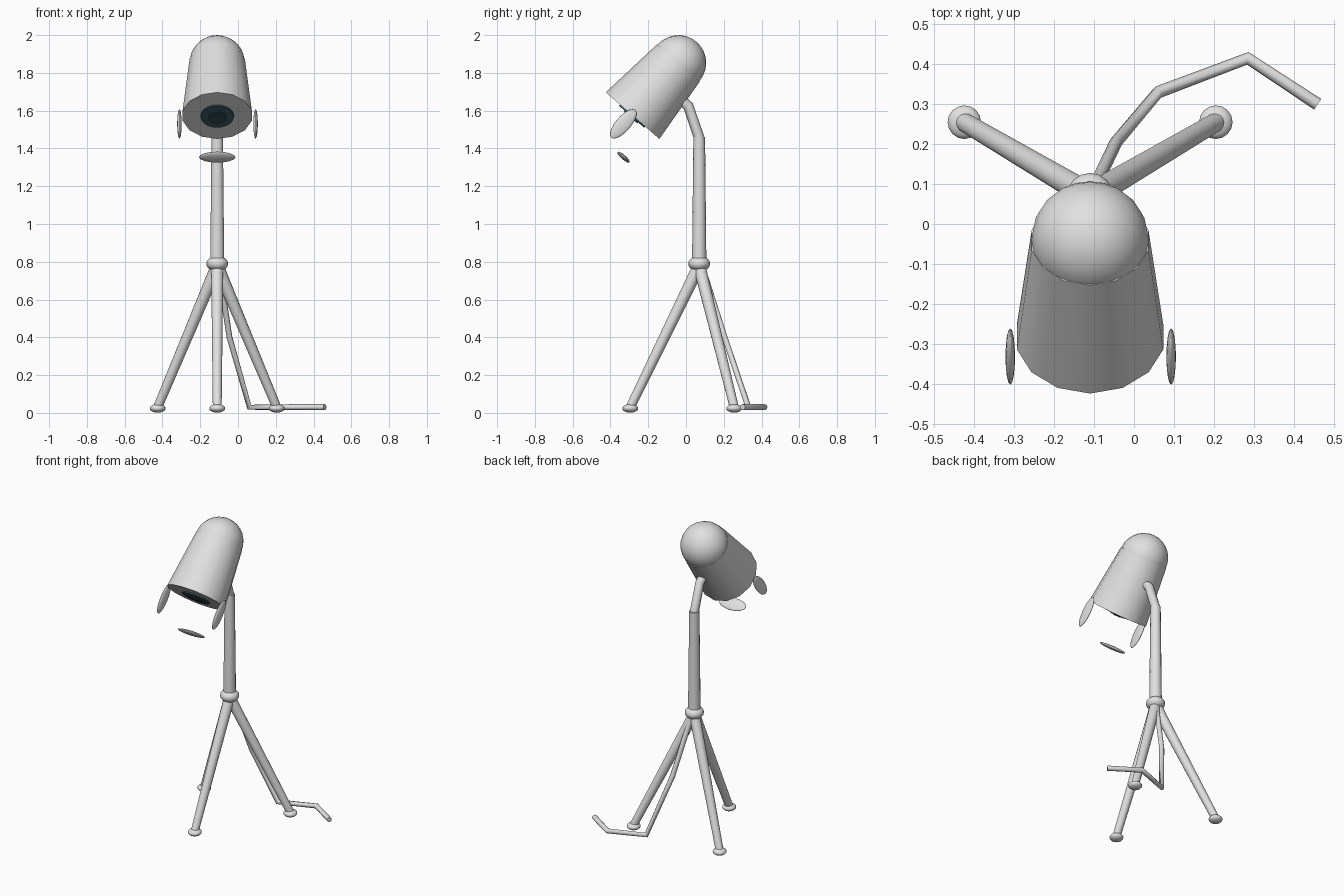
import bpy, bmesh, math
from mathutils import Vector, Matrix

cube = bpy.data.objects.get("Cube")
if cube:
    bpy.data.objects.remove(cube, do_unlink=True)


def material(name, rgb):
    m = bpy.data.materials.new(name)
    m.use_nodes = True
    m.diffuse_color = (*rgb, 1)
    m.node_tree.nodes["Principled BSDF"].inputs["Base Color"].default_value = (*rgb, 1)
    return m


GREY = material("light_grey", (0.75, 0.75, 0.75))
TEAL = material("dark_teal", (0.045, 0.1, 0.115))
DEEP = material("deep_teal", (0.03, 0.07, 0.085))

CX, CY = -0.11, 0.07           # stand axis
HUB = Vector((CX, CY, 0.79))


def finish(name, mat):
    ob = bpy.context.object
    ob.name = ob.data.name = name
    ob.data.materials.append(mat)
    bpy.ops.object.shade_smooth_by_angle(angle=math.radians(40))
    return ob


def rod(name, a, b, r1, r2, sides=14):
    a, b = Vector(a), Vector(b)
    bpy.ops.mesh.primitive_cone_add(vertices=sides, radius1=r1, radius2=r2, depth=(b - a).length)
    ob = finish(name, GREY)
    ob.matrix_world = Matrix.Translation((a + b) / 2) @ (b - a).to_track_quat("Z", "Y").to_matrix().to_4x4()


def ball(name, centre, scale, turn=0.0, segs=16, rings=10):
    bpy.ops.mesh.primitive_uv_sphere_add(segments=segs, ring_count=rings, radius=1)
    ob = finish(name, GREY)
    ob.location, ob.scale, ob.rotation_euler = centre, scale, (turn, 0, 0)


def tube(name, points, radius):
    cu = bpy.data.curves.new(name, "CURVE")
    cu.dimensions, cu.bevel_depth, cu.bevel_resolution = "3D", radius, 2
    cu.use_fill_caps = True
    sp = cu.splines.new("POLY")
    sp.points.add(len(points) - 1)
    for p, co in zip(sp.points, points):
        p.co = (*co, 1)
    cu.materials.append(GREY)
    bpy.context.collection.objects.link(bpy.data.objects.new(name, cu))


def lathe(name, profile, sides, matrix, mats, rule=None):
    """Spin (radius, height) points around local z."""
    bm = bmesh.new()
    rings = []
    for r, h in profile:
        if r == 0:
            rings.append([bm.verts.new((0, 0, h))] * sides)
        else:
            rings.append([bm.verts.new((r * math.sin(t), r * math.cos(t), h))
                          for t in (2 * math.pi * i / sides for i in range(sides))])
    for lo, hi in zip(rings, rings[1:]):
        for i in range(sides):
            j = (i + 1) % sides
            corners = list(dict.fromkeys((lo[i], lo[j], hi[j], hi[i])))
            bm.faces.new(corners)
    bmesh.ops.recalc_face_normals(bm, faces=bm.faces)
    if rule:
        for f in bm.faces:
            f.material_index = rule(f.calc_center_median())
    me = bpy.data.meshes.new(name)
    bm.to_mesh(me)
    bm.free()
    for m in mats:
        me.materials.append(m)
    ob = bpy.data.objects.new(name, me)
    bpy.context.collection.objects.link(ob)
    ob.matrix_world = matrix
    bpy.ops.object.select_all(action="DESELECT")
    ob.select_set(True)
    bpy.context.view_layer.objects.active = ob
    bpy.ops.object.shade_smooth_by_angle(angle=math.radians(40))


# Tripod: three legs with flattened feet, joined at a hub
for side, x, y in (("left", 0.205, 0.255), ("right", -0.425, 0.255), ("front", CX, -0.295)):
    rod(side + "_leg", (x, y, 0.03), (CX, CY, 0.78), 0.024, 0.033)
    ball(side + "_foot", (x, y, 0.024), (0.042, 0.042, 0.023))
ball("hub", HUB, (0.058, 0.058, 0.041))

# Pole and bent arm
rod("pole", HUB, (CX, CY, 1.46), 0.038, 0.031)
tube("arm", [(CX, 0.07, 1.455), (CX, 0.012, 1.625), (CX, -0.03, 1.66)], 0.028)

# Power cable trailing behind
tube("cable", [(-0.1, 0.09, 0.76), (-0.045, 0.205, 0.4), (0.06, 0.33, 0.03),
               (0.285, 0.415, 0.03), (0.46, 0.3, 0.03)], 0.016)

# Lamp head, tilted down towards the front
TILT = math.radians(139)
HEAD = Matrix.Translation((CX, -0.04, 1.853)) @ Matrix.Rotation(TILT, 4, "X")
lathe("lamp_housing", [(0, 0), (0.15, 0), (0.188, 0.37), (0, 0.37)], 14, HEAD, [GREY])
ball("rear_dome", HEAD.translation, (0.147, 0.147, 0.147), TILT, 20, 14)

# Lens with stepped rings and a darker centre
lathe("lens", [(0, 0.36), (0.088, 0.36), (0.088, 0.378), (0.047, 0.378), (0.047, 0.384),
               (0.022, 0.384), (0.022, 0.388), (0, 0.388)], 20, HEAD, [TEAL, DEEP],
      lambda c: 1 if c.z > 0.38 else 0)

# Barn door flaps: one per side and one below
for side, x in (("left", 0.093), ("right", -0.31)):
    ball(side + "_flap", (x, -0.332, 1.53), (0.012, 0.04, 0.097), TILT)
ball("lower_flap", (CX, -0.331, 1.354), (0.097, 0.042, 0.012), TILT)
